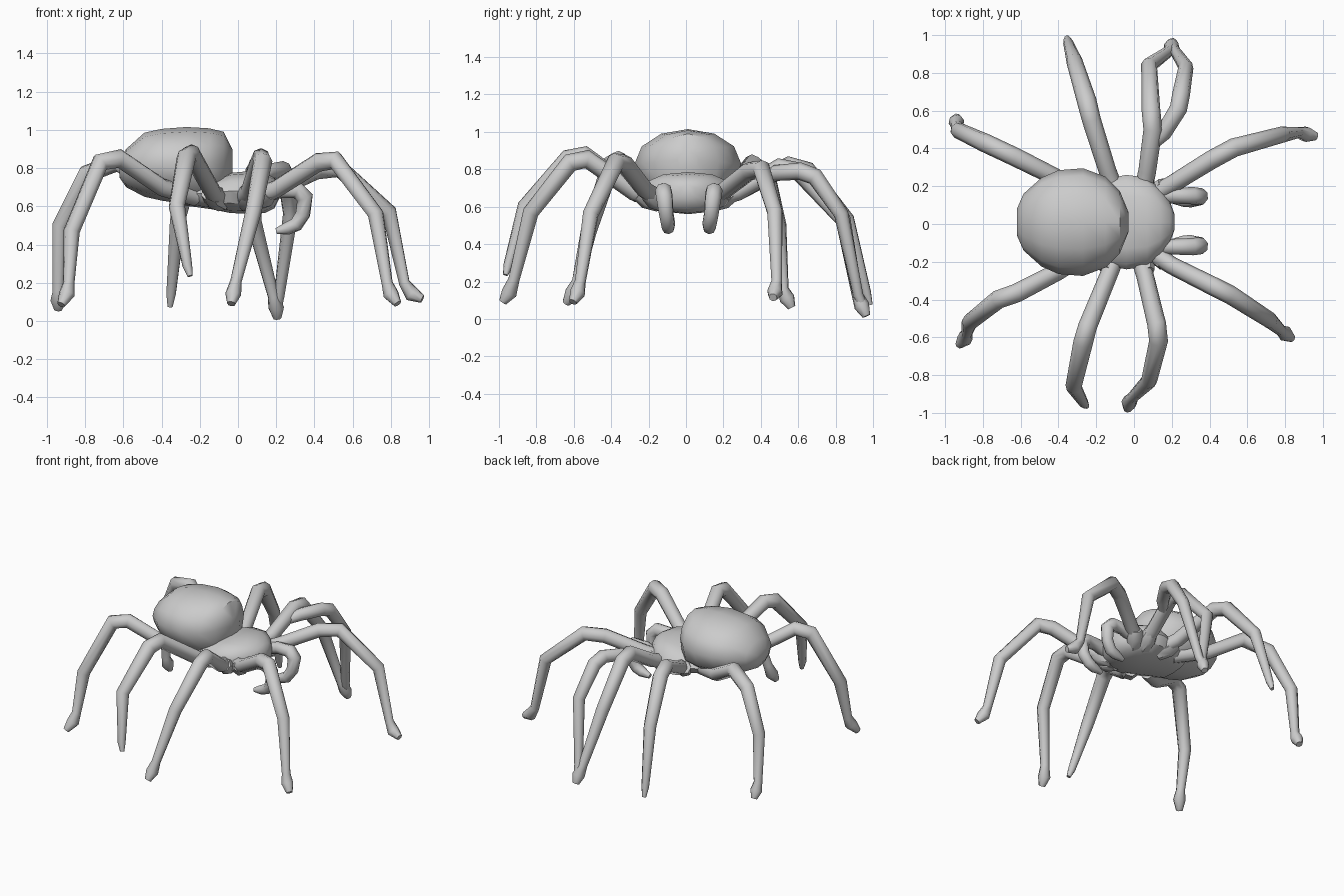
import bpy, bmesh, math
from mathutils import Vector

grey = bpy.data.materials.new("warm_grey")
grey.diffuse_color = (0.6, 0.6, 0.6, 1)


def loft(name, rings, angle=40):
    """Skin a list of equal-length point rings and close both ends."""
    bm = bmesh.new()
    vr = [[bm.verts.new(p) for p in r] for r in rings]
    n = len(vr[0])
    for a, b in zip(vr, vr[1:]):
        for i in range(n):
            bm.faces.new((a[i], a[(i + 1) % n], b[(i + 1) % n], b[i]))
    bm.faces.new(vr[0])
    bm.faces.new(vr[-1])
    bmesh.ops.recalc_face_normals(bm, faces=bm.faces)
    me = bpy.data.meshes.new(name)
    bm.to_mesh(me)
    bm.free()
    me.materials.append(grey)
    ob = bpy.data.objects.new(name, me)
    bpy.context.collection.objects.link(ob)
    bpy.context.view_layer.objects.active = ob
    ob.select_set(True)
    bpy.ops.object.shade_smooth_by_angle(angle=math.radians(angle))
    ob.select_set(False)
    return ob


def tube(name, pts, radii, sides=8):
    """Tapered limb lying roughly in one upright plane."""
    pts = [Vector(p) for p in pts]
    run = pts[-1] - pts[0]
    side = Vector((-run.y, run.x, 0)).normalized()
    rings = []
    for i, (p, r) in enumerate(zip(pts, radii)):
        d0 = (p - pts[max(i - 1, 0)]).normalized()
        d1 = (pts[min(i + 1, len(pts) - 1)] - p).normalized()
        t = (d0 + d1).normalized()
        u = (side - t * side.dot(t)).normalized()
        v = t.cross(u)
        rings.append([p + r * (math.cos(a) * u + math.sin(a) * v)
                      for a in (2 * math.pi * k / sides for k in range(sides))])
    return loft(name, rings, 50)


def body(name, sections, sides=12, power=1.0):
    """Sections along x: (x, half width, low z, widest z, high z)."""
    rings = []
    for x, w, lo, mid, hi in sections:
        ring = []
        for k in range(sides):
            a = 2 * math.pi * k / sides
            c, s = math.cos(a), math.sin(a)
            s2 = math.copysign(abs(s) ** power, s)
            c2 = math.copysign(abs(c) ** power, c)
            ring.append((x, 0.01 + w * c2, mid + s2 * ((hi - mid) if s > 0 else (mid - lo))))
        rings.append(ring)
    return loft(name, rings)


# Abdomen: full and flat-topped, tapering underneath at the rear
body("abdomen", [
    (-0.62, 0.07, 0.75, 0.80, 0.84), (-0.585, 0.15, 0.70, 0.81, 0.90),
    (-0.49, 0.235, 0.65, 0.82, 0.985), (-0.40, 0.275, 0.63, 0.83, 1.005),
    (-0.27, 0.285, 0.61, 0.83, 1.015), (-0.15, 0.24, 0.60, 0.83, 1.008),
    (-0.075, 0.165, 0.62, 0.84, 0.99), (-0.03, 0.055, 0.77, 0.85, 0.90)])

# Head and chest in one shield, with a flat belly
body("head_chest", [
    (-0.32, 0.14, 0.61, 0.66, 0.70), (-0.14, 0.23, 0.585, 0.67, 0.74),
    (-0.04, 0.25, 0.565, 0.68, 0.775), (0.07, 0.235, 0.56, 0.68, 0.785),
    (0.14, 0.175, 0.565, 0.68, 0.775), (0.19, 0.11, 0.59, 0.68, 0.75),
    (0.215, 0.04, 0.64, 0.68, 0.72)], 12, 0.85)

# Legs: hip, rise, apex, apex end, knee, ankle, foot, tip
BULB = (0.05, 0.047, 0.05, 0.05, 0.043, 0.03, 0.042, 0.022)
legs = {
    "rear_leg_near": [(-0.22, -0.13, 0.65), (-0.40, -0.25, 0.70), (-0.62, -0.365, 0.85),
                      (-0.72, -0.40, 0.83), (-0.87, -0.52, 0.47), (-0.885, -0.58, 0.20),
                      (-0.895, -0.605, 0.14), (-0.925, -0.64, 0.085)],
    "rear_leg_far": [(-0.22, 0.13, 0.65), (-0.42, 0.25, 0.70), (-0.63, 0.355, 0.83),
                     (-0.79, 0.43, 0.77), (-0.93, 0.495, 0.50), (-0.94, 0.52, 0.16),
                     (-0.94, 0.54, 0.11), (-0.94, 0.565, 0.06)],
    "front_leg_near": [(0.08, -0.14, 0.64), (0.20, -0.22, 0.69), (0.42, -0.33, 0.83),
                       (0.51, -0.375, 0.84), (0.72, -0.51, 0.56), (0.78, -0.565, 0.20),
                       (0.80, -0.58, 0.14), (0.835, -0.605, 0.09)],
    "front_leg_far": [(0.08, 0.14, 0.64), (0.20, 0.21, 0.69), (0.41, 0.34, 0.79),
                      (0.53, 0.405, 0.80), (0.79, 0.475, 0.57), (0.87, 0.485, 0.20),
                      (0.91, 0.475, 0.14), (0.965, 0.465, 0.115)],
    "middle_leg_near": [(0.02, -0.14, 0.64), (0.06, -0.28, 0.68), (0.12, -0.53, 0.855),
                        (0.13, -0.62, 0.835), (0.08, -0.83, 0.57), (-0.01, -0.92, 0.21),
                        (-0.025, -0.945, 0.14), (-0.035, -0.98, 0.09)],
    "middle_leg_far": [(0.04, 0.14, 0.64), (0.07, 0.28, 0.68), (0.10, 0.50, 0.81),
                       (0.09, 0.60, 0.79), (0.08, 0.84, 0.53), (0.185, 0.915, 0.13),
                       (0.20, 0.94, 0.07), (0.205, 0.965, 0.015)],
}
for name, path in legs.items():
    tube(name, path, BULB)

# Back middle legs end in plain tapered points
TAPER = (0.05, 0.047, 0.05, 0.052, 0.043, 0.026, 0.014)
tube("back_middle_leg_near", [(-0.08, -0.12, 0.64), (-0.13, -0.26, 0.67), (-0.245, -0.54, 0.875),
                              (-0.27, -0.63, 0.855), (-0.32, -0.86, 0.60), (-0.265, -0.95, 0.29),
                              (-0.25, -0.965, 0.235)], TAPER)
tube("back_middle_leg_far", [(-0.08, 0.12, 0.64), (-0.14, 0.28, 0.68), (-0.225, 0.55, 0.82),
                             (-0.25, 0.65, 0.79), (-0.315, 0.86, 0.53), (-0.35, 0.965, 0.14),
                             (-0.355, 0.985, 0.075)], TAPER)

# Second strand of the forked far leg, meeting at the same foot
tube("forked_leg_strand", [(0.10, 0.42, 0.75), (0.155, 0.48, 0.78), (0.235, 0.61, 0.79),
                           (0.25, 0.69, 0.76), (0.275, 0.83, 0.56), (0.215, 0.92, 0.13),
                           (0.205, 0.945, 0.07)], (0.03, 0.043, 0.047, 0.047, 0.04, 0.028, 0.025))

# Curled feelers at the face, leaning inward at the tip
for name, y, lean in (("feeler_near", -0.12, 0.025), ("feeler_far", 0.15, -0.025)):
    tube(name, [(0.12, y, 0.65), (0.22, y, 0.685), (0.31, y, 0.685), (0.35, y + 0.2 * lean, 0.645),
                (0.34, y + 0.6 * lean, 0.56), (0.305, y + lean, 0.505),
                (0.26, y + lean, 0.485), (0.20, y + lean, 0.47)],
         (0.04, 0.042, 0.046, 0.046, 0.04, 0.038, 0.034, 0.016))

# Hip joints tucked under each leg root
hips = [(-0.14, 0.22), (0.06, 0.23), (0.15, 0.19)]
for s, side in ((-1, "near"), (1, "far")):
    for i, (x, y) in enumerate(hips):
        tube(f"hip_{side}_{i + 1}", [(x * 0.6, s * y * 0.6, 0.62), (x * 0.9, s * y * 0.9, 0.645),
                                     (x * 1.1, s * y * 1.1, 0.675)], (0.05, 0.058, 0.045), 7)
